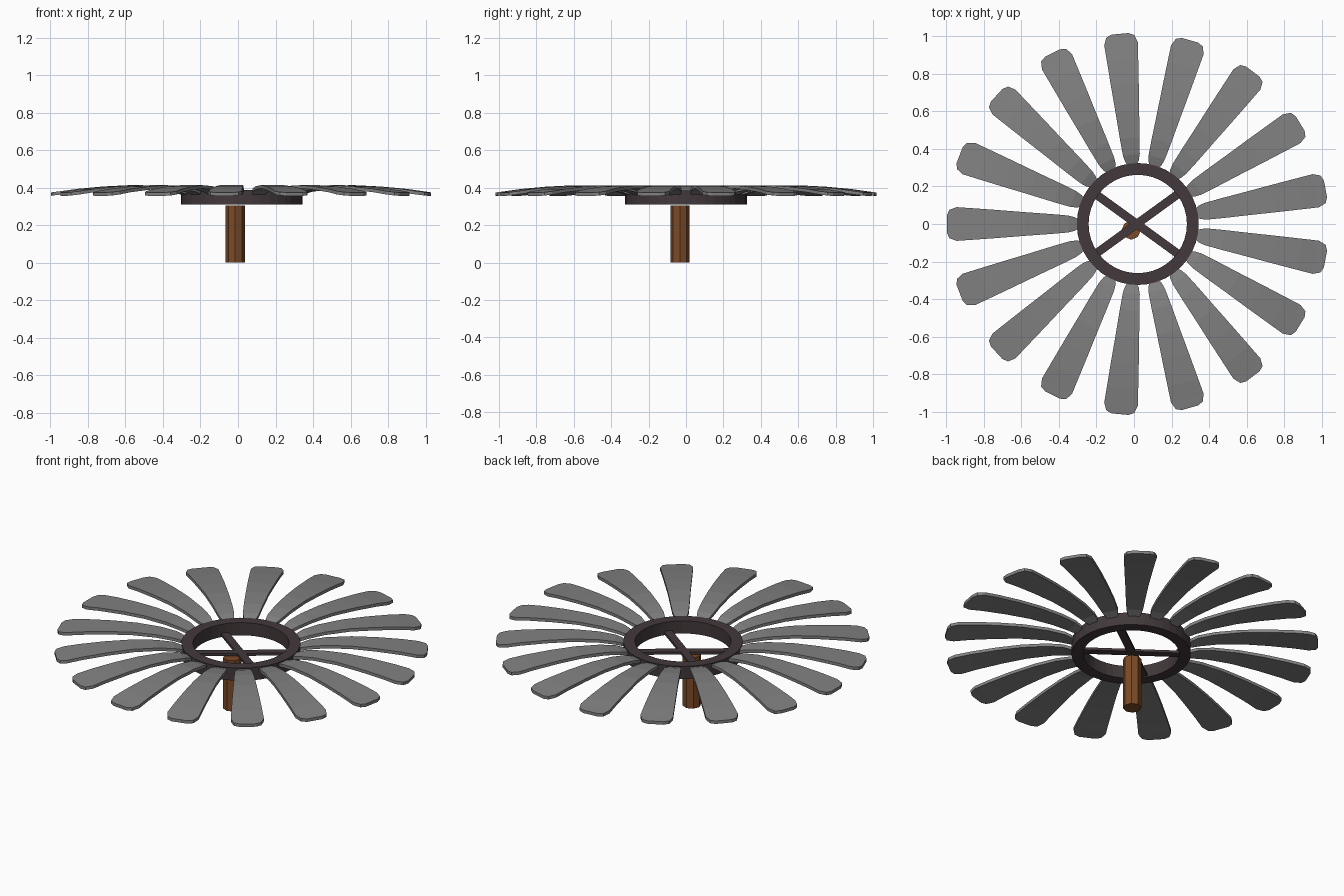
import bpy, bmesh, math
from mathutils import Matrix, Vector

if "Cube" in bpy.data.objects:
    bpy.data.objects.remove(bpy.data.objects["Cube"])

CX = 0.02          # ring centre in x
PETALS = 17


def material(name, rgb):
    m = bpy.data.materials.new(name)
    m.diffuse_color = (*rgb, 1)
    m.use_nodes = True
    m.node_tree.nodes["Principled BSDF"].inputs["Base Color"].default_value = m.diffuse_color
    return m


def add_object(name, bm, mat):
    bmesh.ops.recalc_face_normals(bm, faces=bm.faces)
    me = bpy.data.meshes.new(name)
    bm.to_mesh(me)
    bm.free()
    ob = bpy.data.objects.new(name, me)
    bpy.context.collection.objects.link(ob)
    me.materials.append(mat)
    return ob


grey = material("petal_grey", (0.22, 0.22, 0.22))
dark = material("ring_dark", (0.055, 0.04, 0.043))
wood = material("post_wood", (0.2, 0.07, 0.02))

# Petals: (radius, half width, top height) stations swept from hub to tip
stations = [(0.31, 0.02, 0.376), (0.335, 0.036, 0.384), (0.37, 0.045, 0.395),
            (0.46, 0.053, 0.408), (0.60, 0.063, 0.413), (0.74, 0.074, 0.406),
            (0.88, 0.084, 0.393), (0.965, 0.09, 0.381), (1.005, 0.075, 0.376),
            (1.018, 0.045, 0.374)]
THICK = 0.018
for i in range(PETALS):
    bm = bmesh.new()
    rows = [[bm.verts.new(p) for p in ((r, -w, z), (r, w, z), (r, w, z - THICK), (r, -w, z - THICK))]
            for r, w, z in stations]
    for a, b in zip(rows, rows[1:]):
        for k in range(4):
            bm.faces.new((a[k], a[(k + 1) % 4], b[(k + 1) % 4], b[k]))
    bm.faces.new(rows[0])
    bm.faces.new(rows[-1])
    angle = math.pi + i * math.tau / PETALS
    bm.transform(Matrix.Translation((CX, 0, 0)) @ Matrix.Rotation(angle, 4, 'Z'))
    add_object(f"petal_{i + 1}", bm, grey)

# Hub ring: rectangular section revolved
bm = bmesh.new()
N = 40
section = [(0.262, 0.31), (0.325, 0.31), (0.325, 0.386), (0.262, 0.386)]
loops = [[bm.verts.new((CX + r * math.cos(t), r * math.sin(t), z)) for r, z in section]
         for t in (j * math.tau / N for j in range(N))]
for j in range(N):
    a, b = loops[j], loops[(j + 1) % N]
    for k in range(4):
        bm.faces.new((a[k], b[k], b[(k + 1) % 4], a[(k + 1) % 4]))
add_object("hub_ring", bm, dark)

# Crossed spokes inside the ring
for side in (-1, 1):
    bm = bmesh.new()
    bmesh.ops.create_cube(bm, size=1)
    bm.transform(Matrix.Translation((CX - 0.005, 0, 0.325))
                 @ Matrix.Rotation(side * math.radians(36), 4, 'Z')
                 @ Matrix.Diagonal((0.56, 0.045, 0.015, 1)))
    add_object("spoke_left" if side < 0 else "spoke_right", bm, dark)

# Octagonal post
bm = bmesh.new()
bmesh.ops.create_cone(bm, cap_ends=True, segments=8, radius1=0.051, radius2=0.051, depth=0.305)
bm.transform(Matrix.Translation((-0.015, -0.033, 0.1525)))
add_object("post", bm, wood)
